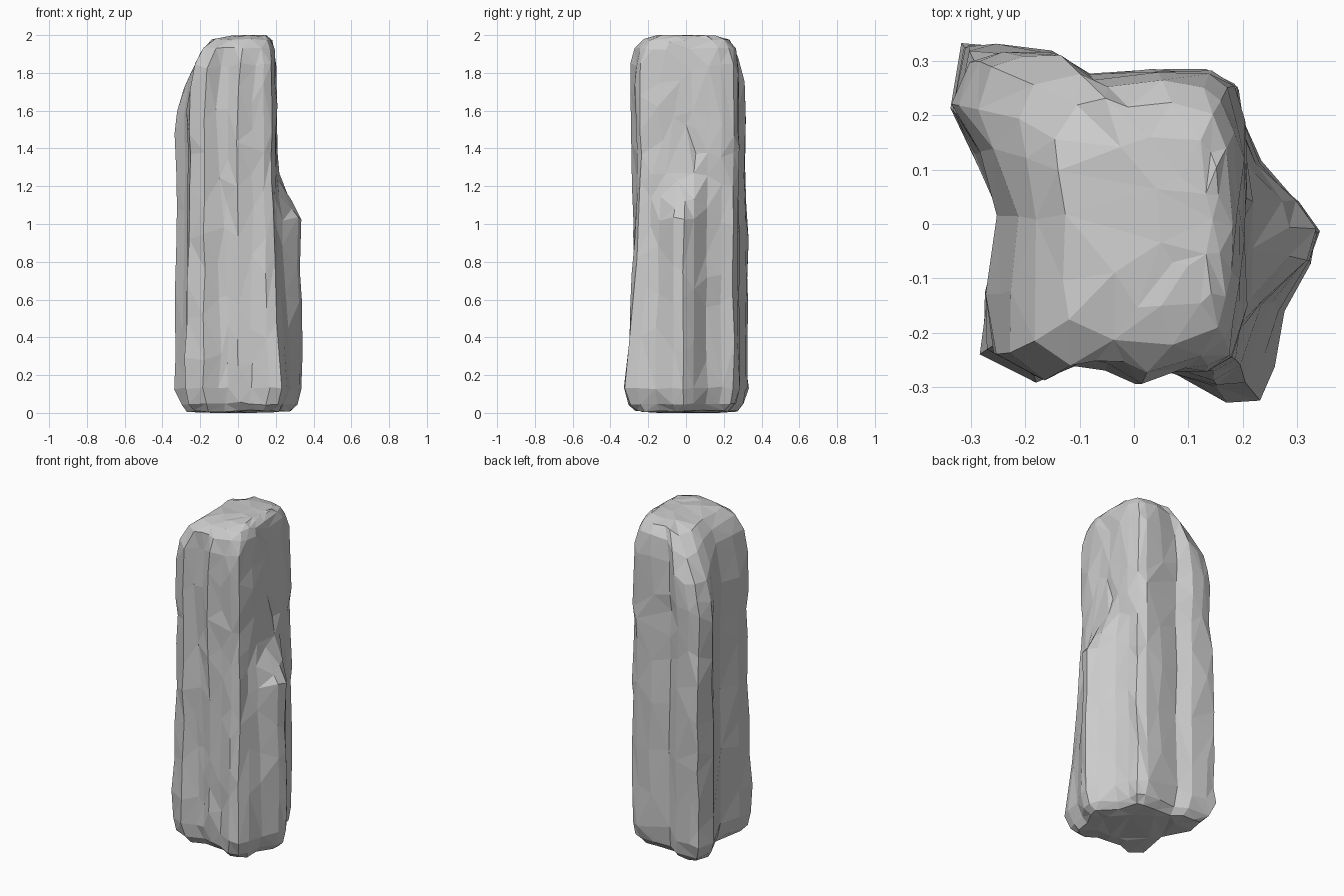
import bpy, bmesh, math, random

if "Cube" in bpy.data.objects:
    bpy.data.objects.remove(bpy.data.objects["Cube"])

random.seed(11)

# Plan outline of the lower trunk (with right ridge and flared front corner)
LOWER = [(-.337, .21), (-.315, .328), (-.25, .333), (-.16, .322), (-.085, .275), (.04, .285),
         (.14, .28), (.19, .255), (.20, .19), (.23, .11), (.305, .04), (.342, -.015),
         (.33, -.07), (.278, -.17), (.262, -.27), (.232, -.33), (.17, -.33), (.07, -.28),
         (0, -.28), (-.06, -.255), (-.10, -.258), (-.19, -.292), (-.285, -.24), (-.275, -.13),
         (-.245, .01), (-.292, .13)]
# Matching outline of the upper trunk, without the ridge
UPPER = [(-.33, .22), (-.30, .30), (-.24, .318), (-.16, .312), (-.085, .27), (.04, .283),
         (.14, .28), (.18, .25), (.20, .19), (.205, .12), (.202, .06), (.202, 0),
         (.202, -.06), (.202, -.12), (.196, -.18), (.18, -.24), (.14, -.265), (.07, -.272),
         (0, -.295), (-.06, -.265), (-.11, -.26), (-.18, -.287), (-.26, -.235), (-.266, -.13),
         (-.245, .01), (-.283, .13)]
# Ring levels: height, x scale, y scale
RINGS = [(.004, .55, .55), (.01, .80, .80), (.045, .91, .92), (.13, 1, 1), (.27, .99, .985),
         (.42, .99, .97), (.57, .98, .96), (.72, .975, .96), (.87, .97, .96), (1.0, .97, .96),
         (1.12, .98, .96), (1.24, .98, .97), (1.37, .99, .98), (1.5, 1, .99), (1.63, 1, 1),
         (1.75, .96, 1), (1.85, .90, .98), (1.93, .79, .92), (1.975, .64, .78),
         (1.995, .42, .55), (2.0, .2, .27)]


def smooth(a, b, t):
    t = min(1, max(0, (t - a) / (b - a)))
    return t * t * (3 - 2 * t)


def ring_point(i, z, sx, sy):
    (x0, y0), (x1, y1) = LOWER[i], UPPER[i]
    # the front corner tapers slowly, the right ridge stops at mid height
    slow = smooth(-.05, -.25, y0)
    quick = .8 * smooth(.98, 1.3, z) + .2 * smooth(1.1, 1.45, z)
    t = slow * min(1, z / 1.3) + (1 - slow) * quick
    x, y = x0 + (x1 - x0) * t, y0 + (y1 - y0) * t
    # the crown rounds off towards an oval
    w = .5 * smooth(1.84, 1.98, z)
    a = math.atan2(y, x)
    r = (abs(math.cos(a) / (.29 if x < 0 else .22)) ** 3 + abs(math.sin(a) / .29) ** 3) ** (-1 / 3)
    x, y = x + (r * math.cos(a) - x) * w, y + (r * math.sin(a) - y) * w
    cx = .12 if z > 1.7 else 0
    x = cx + (x - cx) * sx
    y *= sy if y < 0 or z < .1 or z > 1.8 else (1 + sy) / 2
    # the crown falls away towards the back left corner
    drop = .5 * max(0, y - x - .28) * smooth(1.45, 1.85, z)
    return x, y, z - drop


# Loft the rock trunk with a little chiselled irregularity
bm = bmesh.new()
n = len(LOWER)
rows = []
for level, sx, sy in RINGS:
    row = []
    for i in range(n):
        x, y, z = ring_point(i, level, sx, sy)
        j = .007 if z < 1.97 else .003
        dz = random.uniform(-.04, .04) if .2 < z < 1.75 else random.uniform(-.006, .006)
        row.append(bm.verts.new((x + random.uniform(-j, j), y + random.uniform(-j, j),
                                 min(2, max(0, z + dz)))))
    rows.append(row)
for a, b in zip(rows, rows[1:]):
    for i in range(n):
        k = (i + 1) % n
        bm.faces.new((a[k], a[i], b[i], b[k]))
bm.faces.new(rows[0])
bm.faces.new(rows[-1][::-1])
bmesh.ops.triangulate(bm, faces=bm.faces[:])
bmesh.ops.recalc_face_normals(bm, faces=bm.faces[:])

mesh = bpy.data.meshes.new("rock_pillar")
bm.to_mesh(mesh)
bm.free()
pillar = bpy.data.objects.new("rock_pillar", mesh)
bpy.context.collection.objects.link(pillar)

# Collapse to large irregular flat facets
facets = pillar.modifiers.new("facets", 'DECIMATE')
facets.ratio = .6
